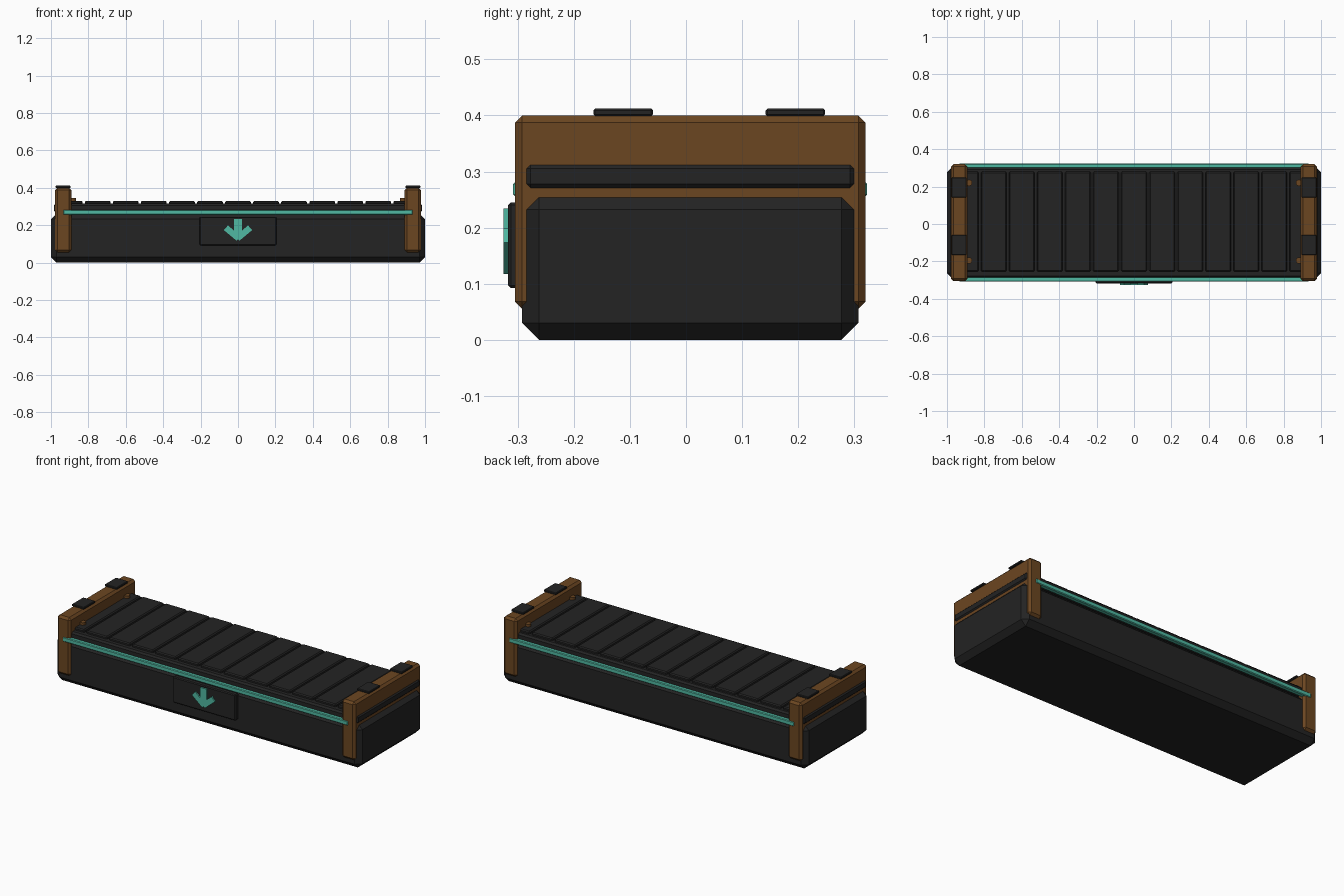
import bpy, bmesh, math
from mathutils import Matrix

if "Cube" in bpy.data.objects:
    bpy.data.objects.remove(bpy.data.objects["Cube"])


def material(name, rgb):
    m = bpy.data.materials.new(name)
    m.diffuse_color = (*rgb, 1)
    m.use_nodes = True
    m.node_tree.nodes["Principled BSDF"].inputs["Base Color"].default_value = m.diffuse_color
    return m


DARK = material("charcoal", (0.017, 0.017, 0.017))
BROWN = material("bronze_brown", (0.148, 0.061, 0.015))
TEAL = material("teal", (0.08, 0.48, 0.36))
YC = 0.0075  # depth centre of the main body


def add_object(name, bm, mat):
    bmesh.ops.recalc_face_normals(bm, faces=bm.faces)
    me = bpy.data.meshes.new(name)
    bm.to_mesh(me)
    bm.free()
    me.materials.append(mat)
    ob = bpy.data.objects.new(name, me)
    bpy.context.collection.objects.link(ob)
    return ob


def box(name, x, y, z, mat, bevel=0.0):
    """Chamfered box from (min, max) ranges."""
    bm = bmesh.new()
    bmesh.ops.create_cube(bm, size=1)
    for v in bm.verts:
        for i, (lo, hi) in enumerate((x, y, z)):
            v.co[i] = hi if v.co[i] > 0 else lo
    if bevel:
        bmesh.ops.bevel(bm, geom=bm.edges[:], offset=bevel, segments=1,
                        affect='EDGES', profile=0.5)
    return add_object(name, bm, mat)


# Main body and lid
box("body", (-1, 1), (-0.292, 0.307), (0, 0.262), DARK, 0.03)
box("lid", (-0.985, 0.985), (-0.287, 0.302), (0.268, 0.315), DARK, 0.01)

# Deck slats
for i in range(-6, 7):
    x = i * 0.15
    box("deck_slat", (x - 0.069, x + 0.069), (-0.255, 0.28), (0.295, 0.33), DARK, 0.006)

# End frames with top pads and bolts
for s, side in ((-1, "left"), (1, "right")):
    xr = sorted((s * 0.89, s * 0.978))
    box(side + "_end_frame", xr, (-0.305, 0.32), (0.055, 0.4), BROWN, 0.013)
    xp = sorted((s * 0.895, s * 0.975))
    for y in (-0.112, 0.195):
        box(side + "_pad", xp, (y - 0.053, y + 0.053), (0.399, 0.412), DARK, 0.003)
    for y in (-0.195, 0.22):
        bm = bmesh.new()
        bmesh.ops.create_cone(bm, cap_ends=True, segments=12, radius1=0.017,
                              radius2=0.017, depth=0.045,
                              matrix=Matrix.Translation((s * 0.882, y, 0.322)))
        add_object(side + "_bolt", bm, BROWN)

# Side rails
box("front_rail", (-0.935, 0.935), (-0.308, -0.28), (0.255, 0.282), TEAL, 0.004)
box("back_rail", (-0.935, 0.935), (0.295, 0.323), (0.255, 0.282), TEAL, 0.004)

# Front panel
box("front_panel", (-0.205, 0.205), (-0.317, -0.285), (0.092, 0.245), DARK, 0.005)

# Down arrow: shaft and two slanted arms
box("arrow_shaft", (-0.021, 0.021), (-0.325, -0.315), (0.135, 0.234), TEAL)
for s in (-1, 1):
    arm = box("arrow_arm", (-0.044, 0.044), (-0.005, 0.005), (-0.0165, 0.0165), TEAL)
    arm.data.transform(Matrix.Translation((s * 0.031, -0.32, 0.158))
                       @ Matrix.Rotation(-s * math.radians(40), 4, 'Y'))
